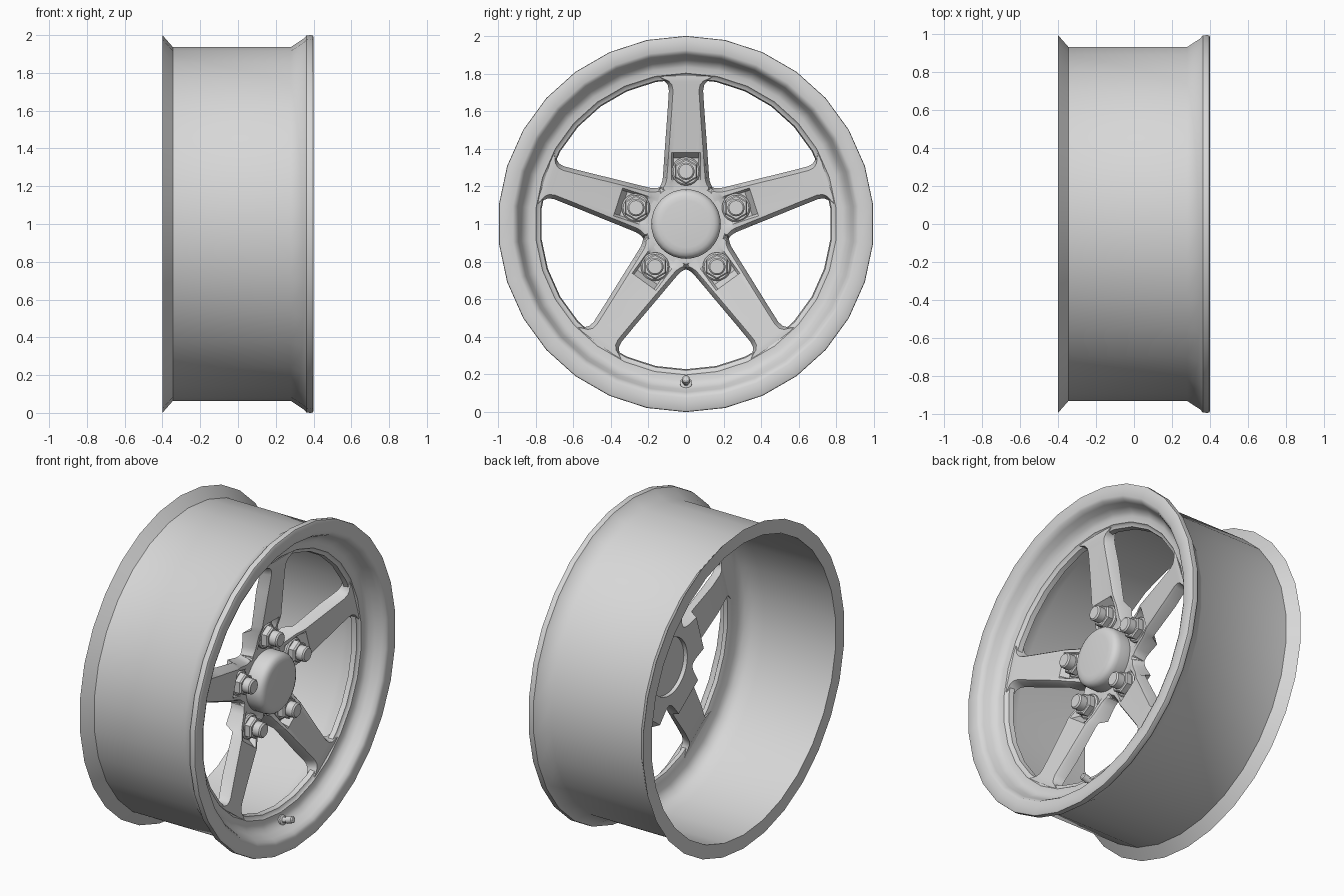
import bpy, bmesh, math
from mathutils import Matrix, Vector

cube = bpy.data.objects.get("Cube")
if cube:
    bpy.data.objects.remove(cube)

AXLE = 1.0            # height of the wheel centre
SPOKES = 5

metal = bpy.data.materials.new("light grey metal")
metal.use_nodes = True
grey = (0.68, 0.68, 0.68, 1)
metal.diffuse_color = grey
metal.node_tree.nodes["Principled BSDF"].inputs["Base Color"].default_value = grey


def finish(name, bm, angle=30):
    bmesh.ops.remove_doubles(bm, verts=bm.verts, dist=1e-5)
    bmesh.ops.recalc_face_normals(bm, faces=bm.faces)
    mesh = bpy.data.meshes.new(name)
    bm.to_mesh(mesh)
    bm.free()
    mesh.materials.append(metal)
    obj = bpy.data.objects.new(name, mesh)
    bpy.context.collection.objects.link(obj)
    bpy.ops.object.select_all(action="DESELECT")
    obj.select_set(True)
    bpy.context.view_layer.objects.active = obj
    bpy.ops.object.shade_smooth_by_angle(angle=math.radians(angle))


def loft(bm, rings, close_rows=False):
    """Join rings of equal length; cap the ends unless the rows close up."""
    rows = [[bm.verts.new(p) for p in ring] for ring in rings]
    pairs = list(zip(rows, rows[1:]))
    if close_rows:
        pairs.append((rows[-1], rows[0]))
    else:
        bm.faces.new(rows[0])
        bm.faces.new(rows[-1])
    for a, b in pairs:
        for i in range(len(a)):
            j = (i + 1) % len(a)
            bm.faces.new((a[i], a[j], b[j], b[i]))


def revolve(name, profile, sides, centre=(0, 0, AXLE), closed=False, tilt=0, angle=30):
    """Turn a profile of (x, radius) points about the x axis."""
    turn = Matrix.Translation(Vector(centre)) @ Matrix.Rotation(tilt, 4, "Y")
    rings = []
    for x, r in profile:
        ring = []
        for i in range(sides):
            a = math.tau * i / sides
            ring.append(turn @ Vector((x, r * math.sin(a), r * math.cos(a))))
        rings.append(ring)
    bm = bmesh.new()
    loft(bm, rings, closed)
    finish(name, bm, angle)


# Rim: rear flange, barrel, front lip, dished face, window ring and inner wall
revolve("rim", [
    (-0.40, 1.0), (-0.345, 0.937), (0.28, 0.937), (0.35, 0.983),
    (0.362, 0.998), (0.385, 1.0), (0.396, 0.998), (0.40, 0.99),
    (0.40, 0.925), (0.392, 0.908), (0.37, 0.895), (0.335, 0.88),
    (0.308, 0.86), (0.297, 0.835), (0.295, 0.802), (0.285, 0.795),
    (0.28, 0.778), (0.25, 0.772), (0.24, 0.80), (0.235, 0.85),
    (0.215, 0.89), (0.17, 0.91), (0.10, 0.915), (-0.40, 0.915)],
    30, closed=True, angle=40)

# Hub ring and centre cap
revolve("hub", [(0.115, 0.232), (0.165, 0.232), (0.185, 0.212),
                (0.185, 0.178), (0.115, 0.178)], 40, closed=True)
revolve("centre_cap", [(0.14, 0.18), (0.17, 0.185), (0.25, 0.185), (0.272, 0.18),
                       (0.286, 0.168), (0.294, 0.15), (0.297, 0.125)], 32)

# Spoke stations: distance out, half width, front x, back x, pocket floor x
STATIONS = [
    (0.18, 0.118, 0.187, 0.115, 0.185),
    (0.194, 0.12, 0.188, 0.115, 0.185),
    (0.207, 0.112, 0.19, 0.115, 0.185),
    (0.222, 0.106, 0.192, 0.115, 0.185),
    (0.24, 0.102, 0.196, 0.115, 0.185),
    (0.32, 0.096, 0.212, 0.115, 0.185),
    (0.35, 0.094, 0.224, 0.17, 0.185),
    (0.38, 0.092, 0.235, 0.175, 0.234),
    (0.60, 0.076, 0.265, 0.195, 0.265),
    (0.71, 0.069, 0.281, 0.215, 0.281),
    (0.74, 0.075, 0.285, 0.225, 0.285),
    (0.76, 0.092, 0.288, 0.235, 0.288),
    (0.772, 0.12, 0.289, 0.24, 0.289),
    (0.788, 0.15, 0.289, 0.24, 0.289)]


def spoke_section(u, w, front, back, floor, a):
    half = [(min(0.066, 0.72 * w), floor), (min(0.078, 0.85 * w), front),
            (w, front), (w + 0.009, front - 0.015), (w + 0.022, back)]
    outline = half + [(-v, x) for v, x in reversed(half)]
    return [(x, u * math.sin(a) + v * math.cos(a),
             AXLE + u * math.cos(a) - v * math.sin(a)) for v, x in outline]


# Spokes with their wheel nuts
for k in range(SPOKES):
    a = math.tau * k / SPOKES
    bm = bmesh.new()
    loft(bm, [spoke_section(*s, a) for s in STATIONS])
    finish(f"spoke_{k + 1}", bm)
    seat = (0, 0.28 * math.sin(a), AXLE + 0.28 * math.cos(a))
    revolve(f"nut_washer_{k + 1}", [(0.165, 0.076), (0.197, 0.076), (0.205, 0.068)], 20, seat)
    revolve(f"wheel_nut_{k + 1}", [(0.18, 0.068), (0.238, 0.068), (0.246, 0.06)], 6, seat)
    revolve(f"stud_cap_{k + 1}", [(0.22, 0.046), (0.29, 0.046), (0.298, 0.038)], 16, seat)

# Valve, leaning in towards the axle
revolve("valve", [(0, 0.032), (0.035, 0.032), (0.04, 0.017), (0.065, 0.017),
                  (0.067, 0.023), (0.105, 0.021), (0.11, 0.014)],
        12, (0.28, 0, AXLE - 0.855), tilt=-0.3)
